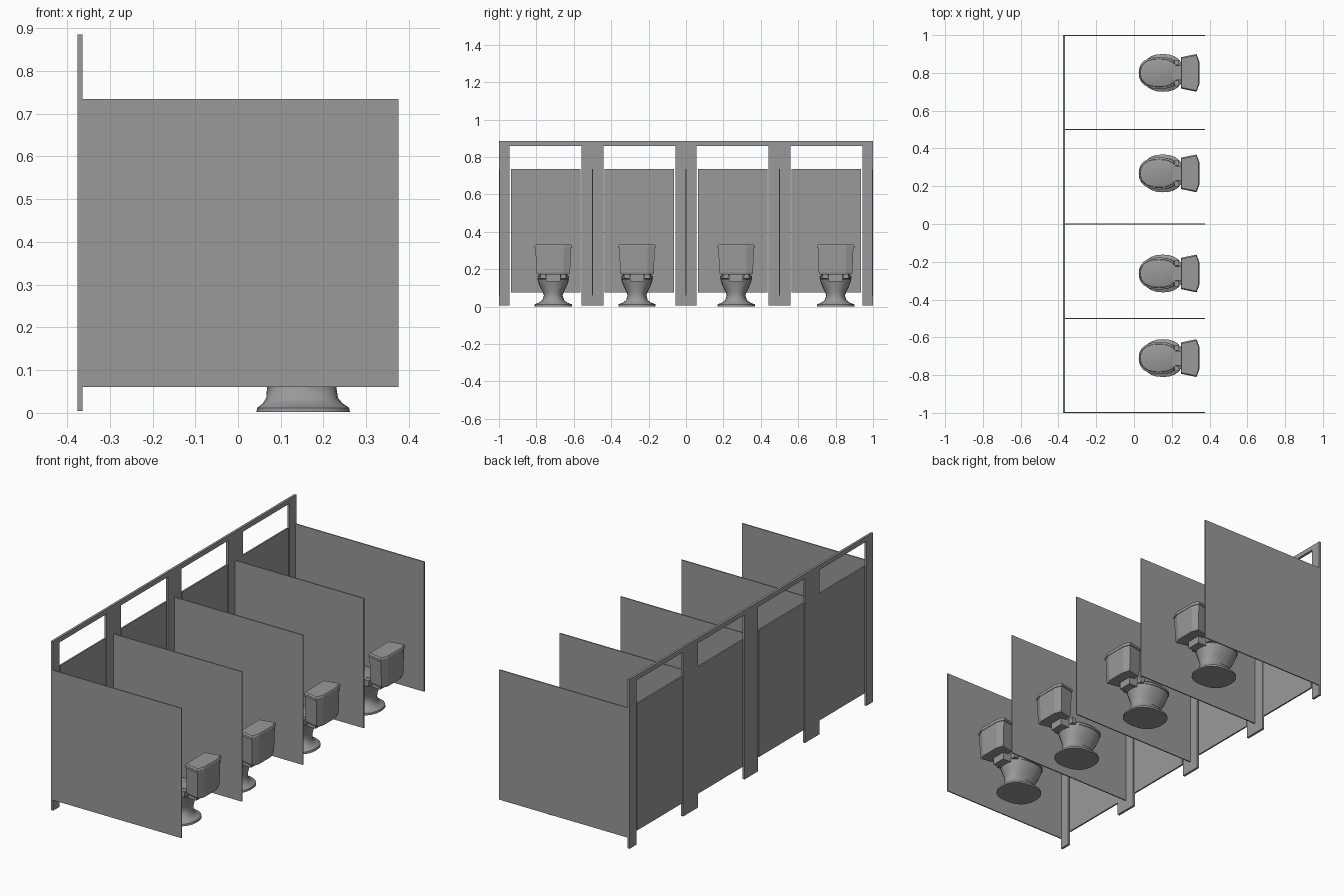
import bpy, bmesh, math

if "Cube" in bpy.data.objects:
    bpy.data.objects.remove(bpy.data.objects["Cube"])

grey = bpy.data.materials.new("partition_grey")
grey.diffuse_color = (0.32, 0.32, 0.32, 1)
grey.use_nodes = True
grey.node_tree.nodes["Principled BSDF"].inputs["Base Color"].default_value = grey.diffuse_color


def finish(name, bm, smooth=False):
    bmesh.ops.recalc_face_normals(bm, faces=bm.faces)
    me = bpy.data.meshes.new(name)
    bm.to_mesh(me)
    bm.free()
    me.materials.append(grey)
    ob = bpy.data.objects.new(name, me)
    bpy.context.collection.objects.link(ob)
    if smooth:
        bpy.ops.object.select_all(action='DESELECT')
        ob.select_set(True)
        bpy.context.view_layer.objects.active = ob
        bpy.ops.object.shade_smooth_by_angle(angle=math.radians(35))
    return ob


def box(name, x0, x1, y0, y1, z0, z1):
    bm = bmesh.new()
    bmesh.ops.create_cube(bm, size=1)
    for v in bm.verts:
        v.co = (x1 if v.co.x > 0 else x0, y1 if v.co.y > 0 else y0, z1 if v.co.z > 0 else z0)
    return finish(name, bm)


def loft(name, rings, smooth=False):
    """Skin a list of closed rings and cap both ends."""
    bm = bmesh.new()
    loops = [[bm.verts.new(p) for p in r] for r in rings]
    n = len(loops[0])
    for a, b in zip(loops, loops[1:]):
        for i in range(n):
            j = (i + 1) % n
            bm.faces.new((a[i], a[j], b[j], b[i]))
    bm.faces.new(loops[0][::-1])
    bm.faces.new(loops[-1])
    return finish(name, bm, smooth)


def oval(z, x0, x1, half, cy, n=24, power=0.85):
    """Slightly squared oval ring between x0 and x1."""
    cx, a = (x0 + x1) / 2, (x1 - x0) / 2
    pts = []
    for i in range(n):
        t = 2 * math.pi * i / n
        c, s = math.cos(t), math.sin(t)
        pts.append((cx + a * math.copysign(abs(c) ** power, c),
                    cy + half * math.copysign(abs(s) ** power, s), z))
    return pts


def tank_ring(z, s, cy):
    """Tank plan: narrow towards the bowl, faceted rear."""
    half = [(0.249, 0.083), (0.331, 0.1), (0.346, 0.06)]
    plan = half + [(x, -y) for x, y in reversed(half)]
    return [(0.3 + (x - 0.3) * s, cy + y * s, z) for x, y in plan]


# Front frame: one perforated sheet (posts joined by a header)
post_edges = [(-1, -0.945), (-0.56, -0.44), (-0.055, 0.055), (0.44, 0.56), (0.945, 1)]
outline = [(-1, 0.885), (1, 0.885)]
for i, (a, b) in reversed(list(enumerate(post_edges))):
    if i < 4:
        outline.append((b, 0.86))
    outline += [(b, 0.005), (a, 0.005)]
    if i > 0:
        outline.append((a, 0.86))
bm = bmesh.new()
face = bm.faces.new([bm.verts.new((-0.376, y, z)) for y, z in outline])
ext = bmesh.ops.extrude_face_region(bm, geom=[face])
for v in [g for g in ext["geom"] if isinstance(g, bmesh.types.BMVert)]:
    v.co.x = -0.364
finish("front_frame", bm)

# Doors
for y0, y1 in [(-0.936, -0.564), (-0.436, -0.064), (0.064, 0.436), (0.564, 0.936)]:
    box("stall_door", -0.374, -0.366, y0, y1, 0.075, 0.735)

# Dividing panels
for y in (-0.997, -0.5, 0, 0.5, 0.997):
    box("divider_panel", -0.366, 0.375, y - 0.003, y + 0.003, 0.06, 0.735)

# Toilets
for cy in (-0.71, -0.262, 0.268, 0.8):
    # Pedestal and bowl: z, front x, rear x, half width
    body = [(0.002, 0.043, 0.262, 0.1), (0.012, 0.045, 0.26, 0.1), (0.022, 0.058, 0.245, 0.075),
            (0.035, 0.066, 0.234, 0.058), (0.06, 0.068, 0.23, 0.05), (0.08, 0.058, 0.232, 0.057),
            (0.105, 0.043, 0.237, 0.07), (0.13, 0.033, 0.243, 0.08), (0.148, 0.03, 0.248, 0.084)]
    loft("toilet_bowl", [oval(*r, cy) for r in body], True)
    seat = [(0.148, 0.03, 0.238, 0.078), (0.151, 0.025, 0.24, 0.085), (0.162, 0.025, 0.24, 0.085),
            (0.166, 0.03, 0.236, 0.079)]
    loft("toilet_seat", [oval(*r, cy) for r in seat], True)
    lid = [(0.166, 0.032, 0.232, 0.075), (0.174, 0.034, 0.23, 0.073), (0.178, 0.045, 0.222, 0.063)]
    loft("seat_lid", [oval(*r, cy) for r in lid], True)
    # Seat hinges and the shelf that carries the tank
    for s in (-1, 1):
        box("seat_hinge", 0.215, 0.238, cy + s * 0.055 - 0.014, cy + s * 0.055 + 0.014, 0.15, 0.18)
    box("tank_shelf", 0.2, 0.285, cy - 0.038, cy + 0.038, 0.135, 0.18)
    # Tank and its cover
    loft("tank", [tank_ring(0.172, 0.84, cy), tank_ring(0.182, 0.9, cy), tank_ring(0.316, 0.95, cy)])
    loft("tank_cover", [tank_ring(0.314, 1, cy), tank_ring(0.326, 1, cy), tank_ring(0.333, 0.93, cy)])
